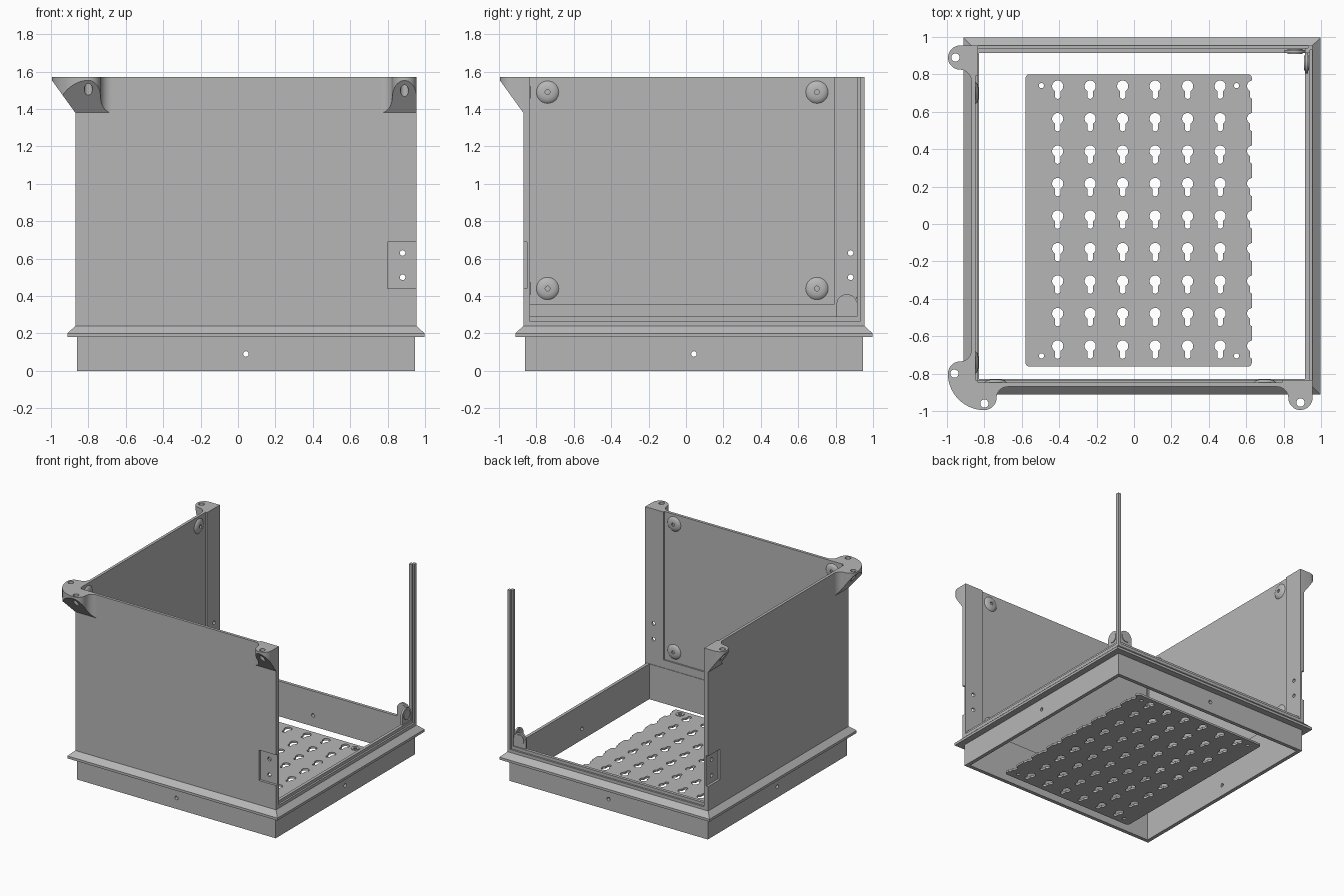
import bpy, bmesh
from math import sin, cos, radians, tau
from mathutils import Vector

cube = bpy.data.objects.get("Cube")
if cube:
    bpy.data.objects.remove(cube, do_unlink=True)

grey = bpy.data.materials.new("plain grey")
grey.use_nodes = True
COLOUR = (0.47, 0.47, 0.47, 1)
grey.diffuse_color = COLOUR
grey.node_tree.nodes["Principled BSDF"].inputs["Base Color"].default_value = COLOUR

MID = 0.0425   # centre of the square base
TOP = 1.57     # top of the walls
LO = -0.87     # outer face of the walls
HI = 0.955     # far edge of the walls


def arc(cx, cy, r, a0, a1, n=10):
    angles = [radians(a0 + (a1 - a0) * i / n) for i in range(n + 1)]
    return [(cx + r * cos(a), cy + r * sin(a)) for a in angles]


def circle(cx, cy, r, n=24):
    return arc(cx, cy, r, 0, 360 - 360 / n, n - 1)


def rect(x0, x1, y0, y1):
    return [(x0, y0), (x1, y0), (x1, y1), (x0, y1)]


def prism(bm, outline, lo, hi, axis="Z"):
    place = {"Z": lambda u, v, w: (u, v, w),
             "Y": lambda u, v, w: (u, w, v),
             "X": lambda u, v, w: (w, u, v)}[axis]
    a, b = [[bm.verts.new(place(u, v, w)) for u, v in outline] for w in (lo, hi)]
    bm.faces.new(a)
    bm.faces.new(b)
    for i in range(len(a)):
        j = (i + 1) % len(a)
        bm.faces.new((a[i], a[j], b[j], b[i]))
    return bm


def finish(name, bm):
    bmesh.ops.recalc_face_normals(bm, faces=bm.faces)
    mesh = bpy.data.meshes.new(name)
    bm.to_mesh(mesh)
    bm.free()
    mesh.materials.append(grey)
    obj = bpy.data.objects.new(name, mesh)
    bpy.context.scene.collection.objects.link(obj)
    return obj


def solid(name, *args):
    return finish(name, prism(bmesh.new(), *args))


def cut(obj, bm):
    cutter = finish("cutter", bm)
    cutter.hide_render = True
    mod = obj.modifiers.new("cut", "BOOLEAN")
    mod.operation, mod.solver, mod.object = "DIFFERENCE", "EXACT", cutter
    graph = bpy.context.evaluated_depsgraph_get()
    mesh = bpy.data.meshes.new_from_object(obj.evaluated_get(graph))
    obj.modifiers.clear()
    obj.data = mesh
    bpy.data.objects.remove(cutter, do_unlink=True)


def mirror_diagonal(obj, name):
    # Swap x and y to make the matching part on the adjoining side
    bm = bmesh.new()
    bm.from_mesh(obj.data)
    for v in bm.verts:
        v.co.x, v.co.y = v.co.y, v.co.x
    return finish(name, bm)


def slant(bm, side):
    # Trim the underside of a bracket so it tapers down to the wall
    edge = Vector((-1.0, 1.56)) - Vector((LO, 1.38))
    out, down = edge.y, edge.x
    normal = Vector((0, -out, down)) if side == "Y" else Vector((-out, 0, down))
    point = Vector((LO, LO, 1.38))
    bmesh.ops.bisect_plane(bm, geom=bm.verts[:] + bm.edges[:] + bm.faces[:],
                           plane_co=point, plane_no=normal, clear_outer=True)
    bmesh.ops.holes_fill(bm, edges=[e for e in bm.edges if e.is_boundary], sides=0)


# Base frame: stepped profile (half width, height) carried around a square
profile = [(0.9025, 0), (0.9025, 0.18), (0.955, 0.18), (0.955, 0.2), (0.9125, 0.24),
           (0.9125, 0.265), (0.8975, 0.265), (0.8975, 0.29), (0.8725, 0.29), (0.8725, 0)]
bm = bmesh.new()
corners = [(-1, -1), (1, -1), (1, 1), (-1, 1)]
rings = [[bm.verts.new((MID + sx * h, MID + sy * h, z)) for h, z in profile]
         for sx, sy in corners]
for k in range(4):
    a, b = rings[k], rings[(k + 1) % 4]
    for i in range(len(profile)):
        j = (i + 1) % len(profile)
        bm.faces.new((a[i], a[j], b[j], b[i]))
base = finish("base_frame", bm)
for axis in "XY":
    cut(base, prism(bmesh.new(), circle(MID, 0.09, 0.015, 16), -1.2, 1.2, axis))

# Front wall: recessed inside, with a notch and two screw holes near its end
wall = solid("front_wall", rect(LO, HI, LO, -0.834), 0.23, TOP)
cut(wall, prism(bmesh.new(), rect(-0.834, 0.79, -0.847, -0.8), 0.355, 1.7))
cut(wall, prism(bmesh.new(), rect(0.8, 1.1, -0.95, -0.85), 0.44, 0.69))
bm = bmesh.new()
for z in (0.5, 0.63):
    prism(bm, circle(0.88, z, 0.015, 16), -1, -0.7, "Y")
cut(wall, bm)
mirror_diagonal(wall, "side_wall")

# Domed screw bosses on the inside of both walls
dome = [(0.06, 0), (0.052, 0.008), (0.04, 0.013), (0.025, 0.016),
        (0.013, 0.016), (0.013, 0.005), (0, 0.005)]
for x in (-0.74, 0.7):
    for z in (0.44, 1.49):
        bm = bmesh.new()
        verts = [bm.verts.new((x + r, -0.847 + h, z)) for r, h in dome]
        edges = [bm.edges.new(p) for p in zip(verts, verts[1:])]
        bmesh.ops.spin(bm, geom=verts + edges, cent=(x, 0, z), axis=(0, 1, 0),
                       angle=tau, steps=28)
        bmesh.ops.remove_doubles(bm, verts=bm.verts, dist=0.0001)
        boss = finish("front_wall_boss", bm)
        mirror_diagonal(boss, "side_wall_boss")

# Single bracket at the open end of each wall
outline = ([(HI, -0.855)] + arc(0.89, -0.93, 0.065, 0, -180)
           + arc(0.765, -0.93, 0.06, 0, 90) + [(0.765, -0.855)])
bm = prism(bmesh.new(), outline, 1.38, TOP)
slant(bm, "Y")
bracket = finish("front_bracket", bm)
cut(bracket, prism(bmesh.new(), circle(0.89, -0.955, 0.022), 1.2, 1.7))
mirror_diagonal(bracket, "side_bracket")

# Double bracket wrapped around the closed corner
outline = ([(-0.855, -0.675)] + arc(-0.93, -0.675, 0.06, 0, -90)
           + arc(-0.93, -0.8, 0.065, 90, 180) + arc(-0.8, -0.8, 0.195, 180, 270, 16)[1:]
           + arc(-0.8, -0.93, 0.065, 270, 360)[1:]
           + arc(-0.675, -0.93, 0.06, 180, 90) + [(-0.675, -0.855), (-0.855, -0.855)])
bm = prism(bmesh.new(), outline, 1.38, TOP)
slant(bm, "X")
slant(bm, "Y")
corner = finish("corner_bracket", bm)
bm = bmesh.new()
prism(bm, circle(-0.96, -0.8, 0.022), 1.2, 1.7)
prism(bm, circle(-0.8, -0.96, 0.022), 1.2, 1.7)
cut(corner, bm)

# Slim stepped post at the open corner
a, b, c = 0.915, 0.94, 0.93
solid("corner_post", [(a, a), (b, a), (b, c), (HI, c), (HI, HI), (c, HI), (c, b), (a, b)],
      0.23, TOP)

# Round-topped tabs beside the post
tab = solid("post_tab", [(0.805, 0.27), (0.915, 0.27)] + arc(0.86, 0.355, 0.055, 0, 180, 16),
            0.914, 0.93, "X")
disc = solid("post_tab_disc", circle(0.86, 0.355, 0.04), 0.91, 0.936, "X")
mirror_diagonal(tab, "back_post_tab")
mirror_diagonal(disc, "back_post_tab_disc")

# Floor plate with a grid of keyhole slots, the last column cut by the edge
x0, x1, y0, y1, r = -0.58, 0.63, -0.762, 0.8, 0.02
outline = (arc(x1 - r, y1 - r, r, 0, 90, 4) + arc(x0 + r, y1 - r, r, 90, 180, 4)
           + arc(x0 + r, y0 + r, r, 180, 270, 4) + arc(x1 - r, y0 + r, r, 270, 360, 4))
plate = solid("floor_plate", outline, 0.004, 0.02)
bm = bmesh.new()
for col in range(7):
    for row in range(9):
        x, y = -0.408 + col * 0.1737, 0.737 - row * 0.1737
        keyhole = arc(x, y, 0.03, -60, 240, 18) + arc(x, y - 0.053, 0.015, 180, 360, 8)
        prism(bm, keyhole, -0.1, 0.1)
mounts = [(x, y) for x in (-0.495, 0.548) for y in (-0.705, 0.74)]
for x, y in mounts:
    prism(bm, circle(x, y, 0.014, 16), -0.1, 0.1)
cut(plate, bm)

# Raised washers around the plate's mounting holes
for x, y in mounts:
    washer = solid("plate_washer", circle(x, y, 0.032), 0.018, 0.025)
    cut(washer, prism(bmesh.new(), circle(x, y, 0.014, 16), -0.1, 0.1))

# Smooth the rounded surfaces and keep the edges sharp
bpy.ops.object.select_all(action="DESELECT")
for obj in bpy.context.scene.objects:
    if obj.type == "MESH" and grey.name in obj.data.materials:
        obj.select_set(True)
        bpy.context.view_layer.objects.active = obj
bpy.ops.object.shade_smooth_by_angle()
